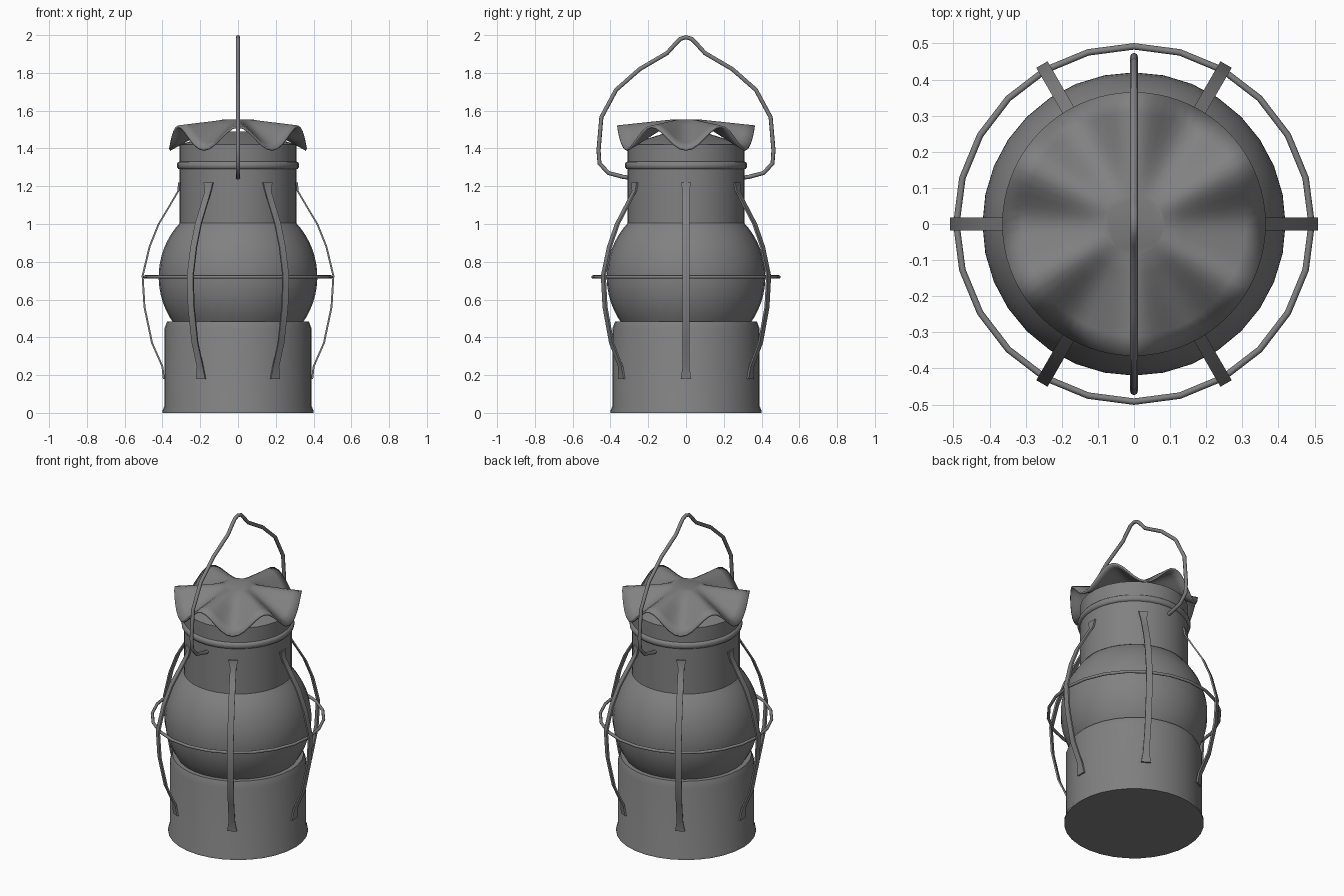
import bpy, bmesh, math
from mathutils import Vector

cube = bpy.data.objects.get("Cube")
if cube:
    bpy.data.objects.remove(cube)

metal = bpy.data.materials.new("grey_metal")
metal.use_nodes = True
GREY = (0.22, 0.22, 0.22, 1)
metal.diffuse_color = GREY
metal.node_tree.nodes["Principled BSDF"].inputs["Base Color"].default_value = GREY


def add(name, bm, smooth=True, angle=35):
    bmesh.ops.recalc_face_normals(bm, faces=bm.faces)
    mesh = bpy.data.meshes.new(name)
    bm.to_mesh(mesh)
    bm.free()
    ob = bpy.data.objects.new(name, mesh)
    bpy.context.collection.objects.link(ob)
    mesh.materials.append(metal)
    if smooth:
        bpy.ops.object.select_all(action="DESELECT")
        ob.select_set(True)
        bpy.context.view_layer.objects.active = ob
        bpy.ops.object.shade_smooth_by_angle(angle=math.radians(angle))
    return ob


def lathe(name, profile, sides=32):
    """Turn (radius, height) points around z; zero radii close the ends."""
    bm = bmesh.new()
    verts = [bm.verts.new((r, 0, z)) for r, z in profile]
    edges = [bm.edges.new(pair) for pair in zip(verts, verts[1:])]
    bmesh.ops.spin(bm, geom=verts + edges, cent=(0, 0, 0), axis=(0, 0, 1),
                   angle=math.tau, steps=sides, use_duplicate=False)
    bmesh.ops.remove_doubles(bm, verts=bm.verts, dist=0.0005)
    return add(name, bm)


def tube(name, points, radius, normal, closed=False, sides=8):
    """Sweep a round section along a path lying in the plane of normal."""
    bm = bmesh.new()
    n, normal, rings = len(points), Vector(normal), []
    for i, p in enumerate(points):
        a = points[i - 1] if closed or i else p
        b = points[(i + 1) % n] if closed or i < n - 1 else p
        side = (b - a).normalized().cross(normal)
        rings.append([bm.verts.new(p + radius * (math.cos(t) * side + math.sin(t) * normal))
                      for t in (math.tau * k / sides for k in range(sides))])
    for i in range(n if closed else n - 1):
        r, s = rings[i], rings[(i + 1) % n]
        for k in range(sides):
            m = (k + 1) % sides
            bm.faces.new((r[k], r[m], s[m], s[k]))
    if not closed:
        bm.faces.new(rings[0])
        bm.faces.new(rings[-1])
    return add(name, bm, angle=50)


# Fuel base with a flared foot and a bevelled shoulder
lathe("base", [(0, 0), (0.4, 0), (0.4, 0.012), (0.39, 0.035), (0.39, 0.445),
               (0.375, 0.485), (0.34, 0.485)])

# Round globe, cut off where it meets base and chimney
arc = [math.radians(-36 + 80 * i / 14) for i in range(15)]
lathe("globe", [(0.42 * math.cos(a), 0.72 + 0.42 * math.sin(a)) for a in arc])

# Chimney with a raised bead and a low conical top
bead = [(0.31 + 0.014 * math.sin(t), 1.31 - 0.02 * math.cos(t))
        for t in (math.pi * i / 6 for i in range(7))]
lathe("chimney", [(0.3, 1.005), (0.31, 1.005)] + bead +
      [(0.31, 1.42), (0.08, 1.49), (0, 1.49)])

# Fluted cap: flat centre running out to a wavy rim
bm = bmesh.new()
SEG, STEPS, INNER, OUTER = 72, 5, 0.085, 0.365
rings = []
for j in range(STEPS + 1):
    f = j / STEPS
    r = INNER + (OUTER - INNER) * f
    rings.append([])
    for k in range(SEG):
        t = math.tau * k / SEG
        drop = 0.092 + 0.062 * math.cos(6 * t)
        rings[-1].append(bm.verts.new((r * math.cos(t), r * math.sin(t), 1.552 - drop * f)))
bm.faces.new(rings[0])
for a, b in zip(rings, rings[1:]):
    for k in range(SEG):
        m = (k + 1) % SEG
        bm.faces.new((a[k], b[k], b[m], a[m]))
cap = add("fluted_cap", bm)
solid = cap.modifiers.new("thickness", "SOLIDIFY")
solid.thickness = 0.012
solid.offset = -1

# Six flat guard straps, flared at both ends
path = [(0.312, 1.22), (0.316, 1.175), (0.36, 1.1), (0.42, 1.0), (0.468, 0.88), (0.505, 0.725),
        (0.495, 0.56), (0.455, 0.37), (0.4, 0.245), (0.393, 0.18)]
for i in range(6):
    ang = math.tau * i / 6
    out, across = Vector((math.cos(ang), math.sin(ang), 0)), Vector((-math.sin(ang), math.cos(ang), 0))
    bm = bmesh.new()
    sections = []
    for j, (r, z) in enumerate(path):
        w = 0.028 if j in (0, len(path) - 1) else 0.018
        sections.append([bm.verts.new(out * (r + d) + across * s * w + Vector((0, 0, z)))
                         for d, s in ((-0.005, -1), (0.005, -1), (0.005, 1), (-0.005, 1))])
    for a, b in zip(sections, sections[1:]):
        for k in range(4):
            m = (k + 1) % 4
            bm.faces.new((a[k], a[m], b[m], b[k]))
    bm.faces.new(sections[0])
    bm.faces.new(sections[-1])
    add(f"guard_strap_{i + 1}", bm)

# Guard ring tying the straps together
RING = 24
tube("guard_ring", [Vector((0.492 * math.cos(math.tau * i / RING), 0.492 * math.sin(math.tau * i / RING), 0.72))
                    for i in range(RING)], 0.009, (0, 0, 1), closed=True)

# Carrying handle, mirrored from one half
half = [(0.3, 1.245), (0.335, 1.25), (0.41, 1.27), (0.458, 1.32), (0.463, 1.39), (0.448, 1.565),
        (0.37, 1.71), (0.245, 1.82), (0.1, 1.905), (0.055, 1.955), (0.03, 1.98)]
bail = [(-y, z) for y, z in half] + [(0, 1.989)] + half[::-1]
tube("handle", [Vector((0, y, z)) for y, z in bail], 0.011, (1, 0, 0))
